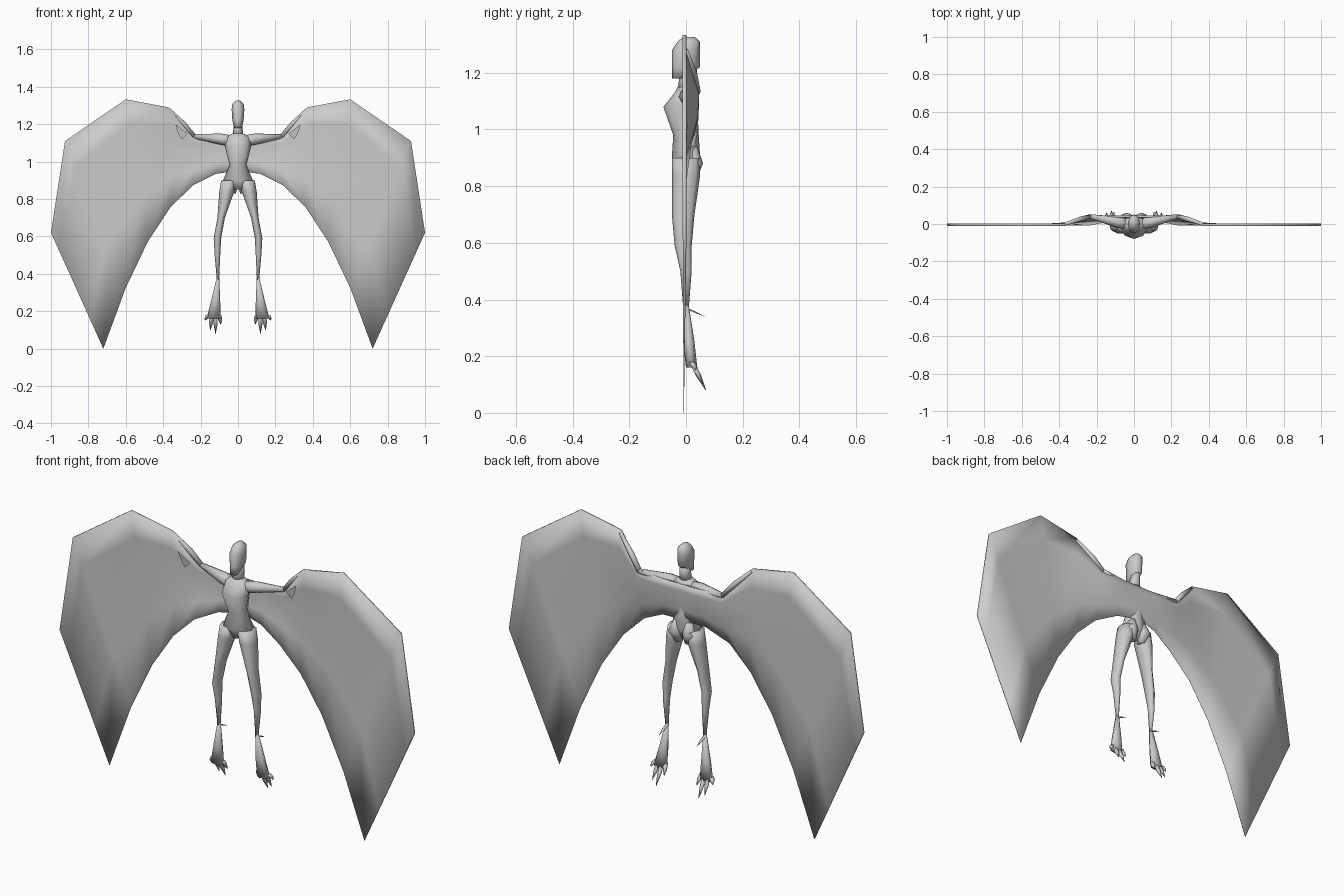
import bpy
import bmesh
import math
from mathutils import Vector

cube = bpy.data.objects.get("Cube")
if cube:
    bpy.data.objects.remove(cube, do_unlink=True)

# One plain grey covers the whole figure
shade = .6
grey = bpy.data.materials.new("plain_grey")
grey.use_nodes = True
grey.diffuse_color = (shade, shade, shade, 1)
grey.node_tree.nodes["Principled BSDF"].inputs["Base Color"].default_value = grey.diffuse_color

ACROSS = Vector((1, 0, 0))
BACK = Vector((0, 1, 0))
UP = Vector((0, 0, 1))


def finish(name, bm, mirrored):
    """Turn the bmesh into a smooth grey object, optionally mirrored to the right side."""
    bmesh.ops.recalc_face_normals(bm, faces=bm.faces)
    for face in bm.faces:
        face.smooth = True
    mesh = bpy.data.meshes.new(name)
    bm.to_mesh(mesh)
    bm.free()
    mesh.materials.append(grey)
    part = bpy.data.objects.new(name, mesh)
    bpy.context.collection.objects.link(part)
    if mirrored:
        part.modifiers.new("Mirror", "MIRROR")


def bridge(bm, first, second, closed):
    """Join two rows of vertices with quads."""
    count = len(first)
    for i in range(count if closed else count - 1):
        j = (i + 1) % count
        bm.faces.new((first[i], first[j], second[j], second[i]))


def tube(name, rings, side=ACROSS, depth=BACK, sides=8, mirrored=True):
    """Skin a row of ellipses, each given as x, y, z, half width, half depth."""
    bm = bmesh.new()
    loops = []
    for x, y, z, wide, deep in rings:
        loop = []
        for i in range(sides):
            angle = math.tau * i / sides
            offset = side * wide * math.cos(angle) + depth * deep * math.sin(angle)
            loop.append(bm.verts.new(Vector((x, y, z)) + offset))
        loops.append(loop)
    for lower, upper in zip(loops, loops[1:]):
        bridge(bm, lower, upper, closed=True)
    bm.faces.new(loops[0])
    bm.faces.new(loops[-1])
    finish(name, bm, mirrored)


def spike(name, base, tip, radius, sides=6):
    """A claw that stays full to its middle and then narrows to a point."""
    rings = []
    for t, fullness in ((0, 1), (.5, .9), (1, .1)):
        rings.append((*base.lerp(tip, t), radius * fullness, radius * fullness))
    tube(name, rings, sides=sides)


# Torso, neck and head
tube("torso", [(0, 0, .85, .02, .03), (0, 0, .9, .08, .05), (0, 0, .98, .045, .045),
               (0, -.02, 1.08, .07, .06), (0, 0, 1.13, .07, .04), (0, 0, 1.15, .03, .03)],
     mirrored=False)
tube("neck", [(0, 0, 1.13, .03, .03), (0, .01, 1.22, .02, .03)], mirrored=False)
tube("head", [(0, -.03, 1.18, .02, .02), (0, 0, 1.22, .03, .05), (0, 0, 1.28, .034, .05),
              (0, .01, 1.31, .03, .04), (0, .01, 1.327, .01, .02)], mirrored=False)

# Legs with a rounded seat
tube("buttock", [(.03, .02, .83, .02, .02), (.04, .03, .88, .035, .03),
                 (.03, .02, .94, .02, .02)])
tube("leg", [(.05, 0, .9, .04, .05), (.06, 0, .84, .04, .05), (.09, -.01, .7, .02, .04),
             (.11, -.01, .59, .02, .03), (.11, 0, .5, .015, .02), (.107, 0, .37, .006, .01)])

# Hanging feet with a heel spur and four fanned toes
tube("foot", [(.107, 0, .38, .007, .01), (.12, .01, .25, .025, .02),
              (.13, .02, .16, .038, .02)])
ankle = Vector((.107, 0, .37))
spike("heel_spur", ankle, ankle + Vector((0, .066, -.03)), radius=.008)
for i, drop in enumerate((.05, .1, .08, .03)):
    base = Vector((.1 + .02 * i, .02, .18))
    fan = .008 * (i - 1)
    spike(f"toe_{i + 1}", base, base + Vector((fan, drop / 2, -drop)), radius=.012)

# Arms, reaching out and back to the wing joint
WRIST = Vector((.235, .04, 1.135))
tube("upper_arm", [(.03, 0, 1.11, .03, .03), (.09, .01, 1.12, .03, .03),
                   (*WRIST, .012, .012)], side=BACK, depth=UP)
tube("forearm", [(*WRIST, .012, .012), (.29, .025, 1.2, .014, .014),
                 (.37, 0, 1.28, .008, .008)], side=BACK, depth=(UP - ACROSS).normalized())

# Wing: ribs run from the thick leading edge to the thin trailing edge
LEADING = ((0, 1.13), (.1, 1.13), (.235, 1.145), (.37, 1.29), (.6, 1.333), (.925, 1.11), (1, .62))
STATIONS = (0, .17, .4, .7, 1)
SPAN = .72
LAST = len(LEADING) - 1


def wing_sheet(bm, sign):
    rows = []
    for i, (x, z) in enumerate(LEADING):
        reach = i / LAST
        lead = Vector((x, WRIST.y if x < .3 else -.005, z))
        trail = Vector((SPAN * reach, max(.04 - .15 * reach, -.008), .95 * (1 - reach ** 2.3)))
        belly = .015 * math.sin(math.pi * min(1, reach * 1.5))
        row = []
        for t in STATIONS:
            point = lead.lerp(trail, t)
            point.y += belly * math.sin(math.pi * t) + sign * (.0065 - .006 * t)
            row.append(bm.verts.new(point))
        rows.append(row)
    for inner, outer in zip(rows, rows[1:]):
        bridge(bm, inner, outer, closed=False)
    return rows


bm = bmesh.new()
front = wing_sheet(bm, -1)
rear = wing_sheet(bm, 1)
for edge in (0, -1):
    bridge(bm, [row[edge] for row in front], [row[edge] for row in rear], closed=False)
bridge(bm, front[-1], rear[-1], closed=False)
finish("wing", bm, mirrored=True)

# Small thumb flap standing off each wing joint
bm = bmesh.new()
corners = ((.27, 0, 1.15), (.335, -.01, 1.2), (.32, 0, 1.15), (.3, 0, 1.12))
bm.faces.new([bm.verts.new(corner) for corner in corners])
finish("wing_flap", bm, mirrored=True)
